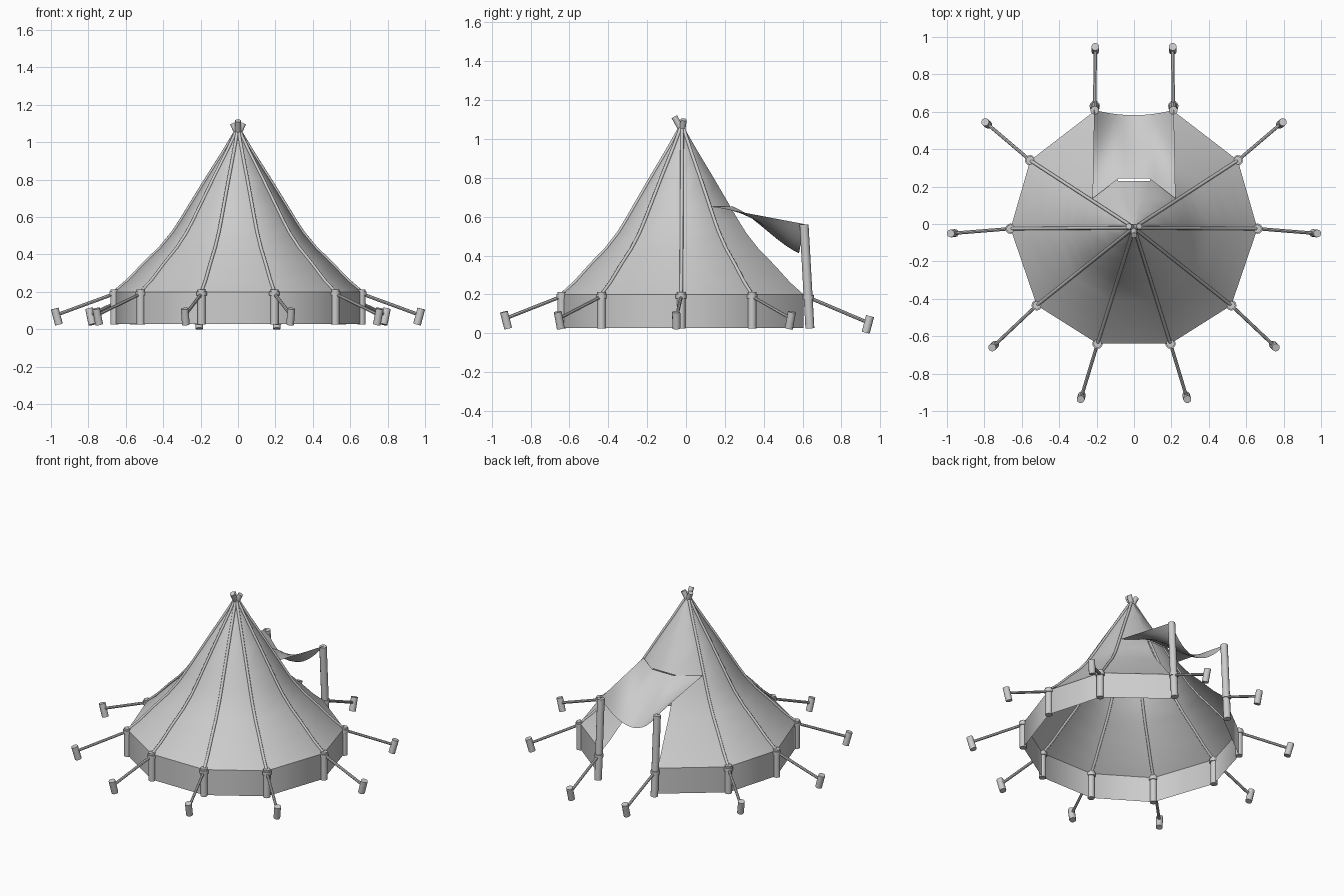
import bpy, bmesh, math
from mathutils import Vector

if "Cube" in bpy.data.objects:
    bpy.data.objects.remove(bpy.data.objects["Cube"])

CEN = Vector((0, -0.02, 0))
# half of the ten corners (right side, front to back); the rest is mirrored
HALF = [(0.195, -0.64), (0.52, -0.435), (0.66, -0.025), (0.555, 0.34), (0.21, 0.605)]
PEGS = [(0.283, -0.93), (0.753, -0.655), (0.972, -0.05), (0.79, 0.54), (0.207, 0.94)]
# wall profile: (fraction of radius, height), ground to peak
PROFILE = [(1, 0.028), (1, 0.2), (0.89, 0.262), (0.755, 0.355), (0.63, 0.435), (0.53, 0.515),
           (0.465, 0.58), (0.4, 0.65), (0.26, 0.8), (0.13, 0.935), (0.02, 1.055)]
DOOR_TOP = 7


def mesh_object(name, verts, faces, angle=40):
    me = bpy.data.meshes.new(name)
    me.from_pydata(verts, [], faces)
    bm = bmesh.new()
    bm.from_mesh(me)
    bmesh.ops.recalc_face_normals(bm, faces=bm.faces)
    bm.to_mesh(me)
    bm.free()
    ob = bpy.data.objects.new(name, me)
    bpy.context.collection.objects.link(ob)
    smooth(ob, angle)
    return ob


def smooth(ob, angle=40):
    bpy.ops.object.select_all(action='DESELECT')
    ob.select_set(True)
    bpy.context.view_layer.objects.active = ob
    bpy.ops.object.shade_smooth_by_angle(angle=math.radians(angle))


def rod(name, a, b, r, sides=12):
    a, b = Vector(a), Vector(b)
    d = b - a
    bpy.ops.mesh.primitive_cylinder_add(vertices=sides, radius=r, depth=d.length, location=(a + b) / 2)
    ob = bpy.context.object
    ob.name = name
    ob.rotation_euler = d.to_track_quat('Z', 'Y').to_euler()
    smooth(ob)
    return ob


def rope(name, pts, r):
    cu = bpy.data.curves.new(name, 'CURVE')
    cu.dimensions = '3D'
    cu.bevel_depth = r
    cu.bevel_resolution = 2
    cu.use_fill_caps = True
    sp = cu.splines.new('POLY')
    sp.points.add(len(pts) - 1)
    for p, co in zip(sp.points, pts):
        p.co = (*co, 1)
    ob = bpy.data.objects.new(name, cu)
    bpy.context.collection.objects.link(ob)


def on_rib(corner, f, z):
    p = CEN + (Vector((*corner, 0)) - CEN) * f
    p.z = z
    return p


# canvas: ten panels, the back one left open below the awning seam
ring = HALF + [(-x, y) for x, y in reversed(HALF)]
n = len(ring)
verts = [on_rib(c, f, z) for f, z in PROFILE for c in ring]
faces = []
for k in range(len(PROFILE) - 1):
    for i in range(n):
        if i == 4 and k < DOOR_TOP:
            continue
        j = (i + 1) % n
        faces.append((k * n + i, k * n + j, (k + 1) * n + j, (k + 1) * n + i))
mesh_object("tent_canvas", verts, faces, 45)

# awning: starts on the tent seam, sags between the two porch posts
NU, NV = 16, 12
side, door = on_rib(HALF[3], 0.4, 0.65), on_rib(HALF[4], 0.4, 0.65)
verts, faces = [], []
for a in range(NV + 1):
    v = a / NV
    for b in range(NU + 1):
        u = 2 * b / NU - 1
        x = u * side.x
        t = max(0, (abs(x) - door.x) / (side.x - door.x))
        y0 = door.y + 0.012 + (side.y - door.y) * t
        y1 = 0.61 - 0.028 * (1 - u * u)
        s = v * v * (3 - 2 * v)
        z = 0.652 - 0.09 * v - 0.15 * (1 - u * u) * (0.4 * v + 0.6 * s)
        verts.append((x * (1 - 0.04 * v), y0 + (y1 - y0) * v, z))
for a in range(NV):
    for b in range(NU):
        q = a * (NU + 1) + b
        faces.append((q, q + 1, q + NU + 2, q + NU + 1))
mesh_object("awning", verts, faces, 60)

# posts, collars, guy ropes, pegs and rib cords on both sides
for sx, tag in ((1, "right"), (-1, "left")):
    for i, ((cx, cy), (px, py)) in enumerate(zip(HALF, PEGS)):
        cx, px = cx * sx, px * sx
        name = f"{tag}_{i + 1}"
        back = i == 4
        out = Vector((px - cx, py - cy, 0)).normalized()
        if back:
            rod("porch_post_" + name, (cx, 0.638, 0.025), (cx, 0.608, 0.56), 0.023)
            tie = Vector((cx, 0.63, 0.185))
        else:
            rod("wall_post_" + name, (cx, cy, 0.025), (cx, cy, 0.212), 0.022)
            tie = Vector((cx, cy, 0.19))
            rope("rib_cord_" + name, [on_rib(HALF[i], f, z) * 1 if sx > 0 else
                                      on_rib((cx, cy), f, z) for f, z in PROFILE[1:]], 0.009)
        rod("collar_" + name, tie - Vector((0, 0, 0.011)), tie + Vector((0, 0, 0.011)), 0.028)
        low = 0.003 if back else 0.025
        peg = Vector((px, py, low))
        top = peg + out * 0.008 + Vector((0, 0, 0.085))
        foot = peg - out * 0.015
        rod("peg_" + name, foot, top, 0.021)
        rod("guy_rope_" + name, tie, foot.lerp(top, 0.6), 0.009, 8)

# crossed pole tips at the peak
for name, tip in (("front", (0, -0.06, 1.115)), ("right", (0.028, -0.012, 1.1)),
                  ("left", (-0.028, -0.012, 1.1))):
    t = Vector(tip)
    base = Vector((-t.x * 0.3, -0.02 - (t.y + 0.02) * 0.3, 1.02))
    rod("pole_tip_" + name, base, t, 0.016)
